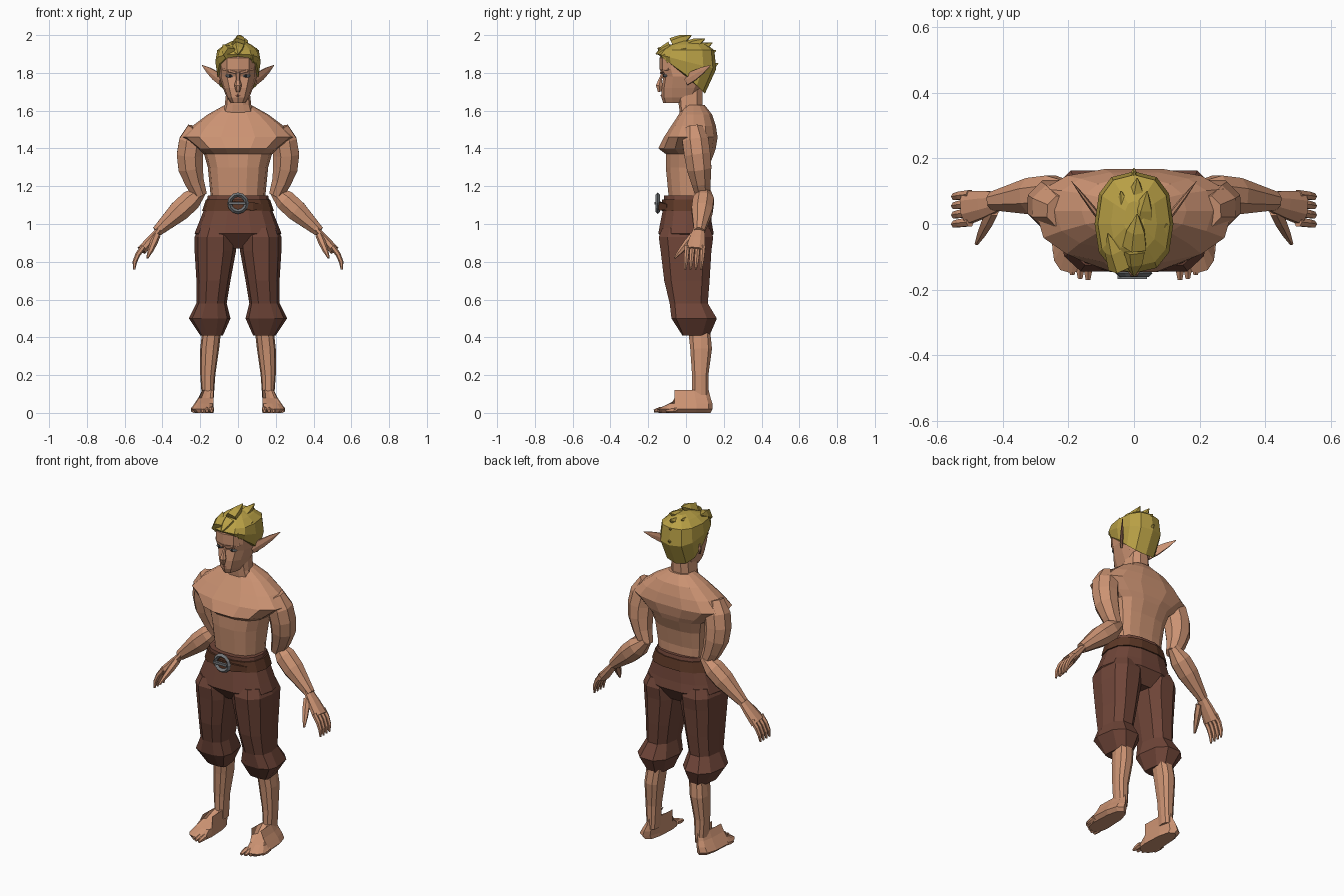
import bpy, bmesh, math
from mathutils import Vector

default_cube = bpy.data.objects.get("Cube")
if default_cube:
    bpy.data.objects.remove(default_cube, do_unlink=True)


def material(name, red, green, blue):
    made = bpy.data.materials.new(name)
    made.use_nodes = True
    made.diffuse_color = (red, green, blue, 1)
    made.node_tree.nodes["Principled BSDF"].inputs["Base Color"].default_value = made.diffuse_color
    return made


SKIN = material("skin", red=.6, green=.29, blue=.17)
LIP = material("lip", red=.3, green=.11, blue=.07)
CLOTH = material("brown_cloth", red=.16, green=.06, blue=.04)
LEATHER = material("belt_leather", red=.11, green=.04, blue=.02)
HAIR = material("blond_hair", red=.48, green=.35, blue=.06)
METAL = material("buckle_metal", red=.17, green=.18, blue=.19)
EYE = material("eye_grey", red=.28, green=.31, blue=.33)
PUPIL = material("pupil_dark", red=.02, green=.02, blue=.02)


def bridge_rings(name, rings, paint):
    """Join equal-sized rings of points into one closed, flat-shaded mesh."""
    bm = bmesh.new()
    loops = [[bm.verts.new(point) for point in ring] for ring in rings]
    for lower, upper in zip(loops, loops[1:]):
        for i in range(len(lower)):
            bm.faces.new((lower[i - 1], lower[i], upper[i], upper[i - 1]))
    bm.faces.new(loops[0])
    bm.faces.new(loops[-1])
    bmesh.ops.recalc_face_normals(bm, faces=bm.faces)
    mesh = bpy.data.meshes.new(name)
    bm.to_mesh(mesh)
    bm.free()
    mesh.materials.append(paint)
    bpy.context.collection.objects.link(bpy.data.objects.new(name, mesh))


def rounded(value):
    """Push a circle coordinate outwards for a slightly boxy outline."""
    return math.copysign(abs(value) ** .8, value)


def stack(name, paint, slabs, sides=12, middle=0, side=1):
    """Stack horizontal outlines; a slab's tilt lowers its back and lifts its front."""
    rings = []
    for slab in slabs:
        ring = []
        for i in range(sides):
            angle = math.tau * i / sides
            across, along = rounded(math.cos(angle)), rounded(math.sin(angle))
            reach = slab["back"] - middle if along > 0 else middle - slab["front"]
            ring.append((side * slab.get("x", 0) + slab["half"] * across,
                         middle + reach * along,
                         slab["z"] - slab.get("tilt", 0) * along))
        rings.append(ring)
    bridge_rings(name, rings, paint)


def limb(name, paint, start, end, radii, flat=1, bow=(0, 0, 0), sides=8, ref=(0, 1, 0), side=1):
    """Sweep evenly spaced ellipses from start to end, bowed sideways midway."""
    mirror = Vector((side, 1, 1))
    steps = len(radii) - 1
    centres = [(Vector(start).lerp(Vector(end), k / steps)
                + Vector(bow) * math.sin(math.pi * k / steps)) * mirror for k in range(steps + 1)]
    rings = []
    for k, radius in enumerate(radii):
        heading = (centres[min(k + 1, steps)] - centres[max(k - 1, 0)]).normalized()
        wide = Vector(ref)
        wide = (wide - heading * wide.dot(heading)).normalized()
        thin = heading.cross(wide) * flat
        angles = [math.tau * (i + .5) / sides for i in range(sides)]
        rings.append([centres[k] + radius * (wide * math.cos(a) + thin * math.sin(a)) for a in angles])
    bridge_rings(name, rings, paint)


def ball(name, paint, location, scale):
    bpy.ops.mesh.primitive_uv_sphere_add(segments=8, ring_count=6, location=location, scale=scale)
    bpy.context.object.name = name
    bpy.context.object.data.materials.append(paint)


# Torso with overhanging chest and sloping shoulders
stack("torso", SKIN, sides=14, middle=.04, slabs=[
    dict(z=1.1, half=.14, front=-.09, back=.1),
    dict(z=1.2, half=.15, front=-.1, back=.1),
    dict(z=1.3, half=.16, front=-.11, back=.12),
    dict(z=1.37, half=.18, front=-.11, back=.15),
    dict(z=1.4, half=.22, front=-.15, back=.16),
    dict(z=1.46, half=.3, front=-.12, back=.17),
    dict(z=1.52, half=.24, front=-.08, back=.16),
    dict(z=1.58, half=.16, front=-.04, back=.14),
    dict(z=1.63, half=.07, front=-.01, back=.1)])
stack("neck", SKIN, sides=10, slabs=[
    dict(z=1.56, half=.09, front=-.03, back=.11),
    dict(z=1.63, half=.07, front=-.04, back=.09),
    dict(z=1.72, half=.06, front=-.05, back=.09)])

# Head and face
stack("head", SKIN, slabs=[
    dict(z=1.64, half=.04, front=-.12, back=-.03),
    dict(z=1.67, half=.06, front=-.13, back=.04),
    dict(z=1.72, half=.08, front=-.13, back=.08),
    dict(z=1.78, half=.1, front=-.12, back=.12),
    dict(z=1.82, half=.1, front=-.14, back=.13),
    dict(z=1.88, half=.1, front=-.14, back=.13),
    dict(z=1.94, half=.08, front=-.09, back=.1)])
limb("nose", SKIN, start=(0, -.12, 1.8), end=(0, -.14, 1.7), bow=(0, -.01, 0),
     radii=(.01, .01, .02, .01), sides=6)
limb("mouth", LIP, start=(-.03, -.11, 1.68), end=(.03, -.11, 1.68), bow=(0, -.02, 0),
     radii=(.004, .005, .004), sides=6)

# Hair cap, low at the nape, with swept-back spikes
stack("hair_cap", HAIR, slabs=[
    dict(z=1.79, half=.11, front=-.14, back=.1, tilt=.1),
    dict(z=1.86, half=.12, front=-.15, back=.16, tilt=.04),
    dict(z=1.92, half=.11, front=-.13, back=.15),
    dict(z=1.95, half=.07, front=-.08, back=.11),
    dict(z=1.97, half=.03, front=-.02, back=.07)])
for tip in [(.01, .03, 2), (.04, .1, 1.98), (-.04, .1, 1.96), (.01, .14, 1.96),
            (0, .16, 1.92), (0, .17, 1.85), (-.08, -.03, 1.95), (.1, 0, 1.93)]:
    root = Vector((tip[0] / 2, tip[1] - .1, tip[2] - .05))
    limb("hair_spike", HAIR, start=root, end=tip, radii=(.04, .03, .002), sides=5, ref=(1, 0, 0))
limb("hair_forelock", HAIR, start=(0, -.08, 1.93), end=(0, -.16, 1.9), radii=(.04, .03, .002),
     sides=5, ref=(1, 0, 0))

# Trouser seat, belt and buckle
stack("trouser_hips", CLOTH, sides=14, slabs=[
    dict(z=1.15, half=.16, front=-.12, back=.12),
    dict(z=1.1, half=.17, front=-.12, back=.13),
    dict(z=1, half=.21, front=-.14, back=.14),
    dict(z=.95, half=.23, front=-.15, back=.15),
    dict(z=.87, half=.15, front=-.08, back=.1)])
stack("belt", LEATHER, sides=14, slabs=[
    dict(z=1.07, half=.19, front=-.13, back=.14),
    dict(z=1.13, half=.17, front=-.13, back=.13)])
limb("belt_tail", LEATHER, start=(-.03, -.14, 1.1), end=(.13, -.1, 1.09), bow=(0, -.02, 0),
     radii=(.03, .03, .03, .02), flat=.3, sides=4, ref=(0, 0, 1))
bpy.ops.mesh.primitive_torus_add(location=(0, -.15, 1.11), rotation=(math.pi / 2, 0, 0),
                                 major_segments=12, minor_segments=4,
                                 major_radius=.045, minor_radius=.012)
bpy.context.object.name = "buckle_ring"
bpy.context.object.data.materials.append(METAL)
limb("buckle_prong", METAL, start=(-.05, -.16, 1.11), end=(.04, -.16, 1.11), radii=(.01, .01), sides=4)

for label, side in (("left", 1), ("right", -1)):
    # Eyes, brows and long pointed ears
    ball(label + "_eye", EYE, location=(side * .043, -.105, 1.785), scale=(.024, .016, .01))
    ball(label + "_pupil", PUPIL, location=(side * .042, -.117, 1.785), scale=(.008, .006, .008))
    limb(label + "_brow", SKIN, start=(.01, -.13, 1.8), end=(.08, -.09, 1.82), bow=(0, -.01, 0),
         radii=(.008, .009, .007), sides=6, side=side)
    limb(label + "_ear", SKIN, start=(.09, 0, 1.76), end=(.19, .13, 1.84),
         radii=(.03, .03, .02, .002), flat=.3, sides=6, ref=(0, 0, 1), side=side)

    # Trouser leg gathered below the knee
    stack(label + "_trouser_leg", CLOTH, sides=10, side=side, slabs=[
        dict(x=.11, z=.98, half=.1, front=-.13, back=.13),
        dict(x=.12, z=.93, half=.11, front=-.15, back=.15),
        dict(x=.12, z=.86, half=.11, front=-.14, back=.14),
        dict(x=.13, z=.7, half=.09, front=-.12, back=.13),
        dict(x=.14, z=.58, half=.08, front=-.09, back=.12),
        dict(x=.15, z=.5, half=.11, front=-.08, back=.17),
        dict(x=.14, z=.41, half=.06, front=-.02, back=.13)])

    # Bare shin and foot
    stack(label + "_shin", SKIN, sides=10, middle=.08, side=side, slabs=[
        dict(x=.14, z=.43, half=.05, front=.01, back=.13),
        dict(x=.15, z=.34, half=.05, front=.02, back=.14),
        dict(x=.16, z=.2, half=.04, front=.03, back=.12),
        dict(x=.16, z=.06, half=.03, front=.03, back=.12)])
    stack(label + "_foot", SKIN, middle=-.06, side=side, slabs=[
        dict(x=.18, z=0, half=.05, front=-.14, back=.13),
        dict(x=.19, z=.02, half=.06, front=-.15, back=.14),
        dict(x=.18, z=.05, half=.05, front=-.09, back=.14),
        dict(x=.17, z=.08, half=.04, front=-.02, back=.13),
        dict(x=.16, z=.12, half=.03, front=.04, back=.12)])
    for k in range(5):
        x, y = .14 + k * .024, -.17 + k * k * .004
        limb(label + "_toe", SKIN, start=(x, y + .06, .02), end=(x, y, .01),
             radii=(.015, .015, .008), sides=6, ref=(1, 0, 0), side=side)

    # Upper arm, forearm and palm
    limb(label + "_upper_arm", SKIN, start=(.22, .04, 1.51), end=(.2, .09, 1.15), bow=(.045, 0, 0),
         radii=(.05, .075, .075, .07, .055, .04), side=side)
    limb(label + "_forearm", SKIN, start=(.19, .1, 1.18), end=(.43, .07, .96),
         radii=(.03, .06, .06, .045, .03), side=side)
    limb(label + "_palm", SKIN, start=(.41, .07, .98), end=(.51, .05, .86),
         radii=(.03, .045, .055), flat=.5, side=side)

    # Four fingers and a thumb
    for k in range(4):
        y = .09 - k * .028
        limb(label + "_finger", SKIN, start=(.5, y, .88), end=(.55, y - .01, .76), bow=(.015, 0, 0),
             radii=(.015, .014, .012, .006), sides=6, side=side)
    limb(label + "_thumb", SKIN, start=(.43, .04, .94), end=(.48, -.06, .82),
         radii=(.02, .02, .015, .006), sides=6, side=side)
